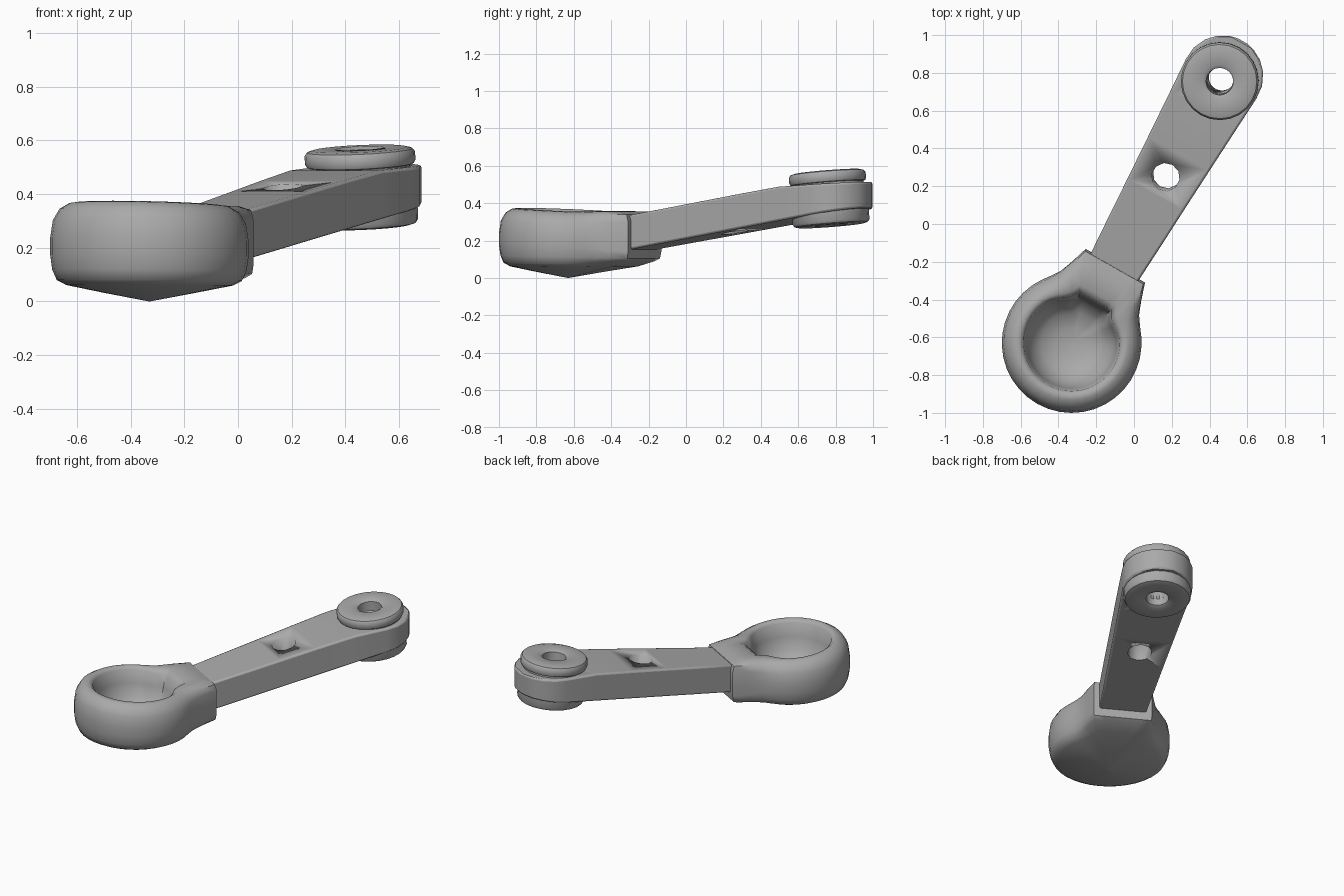
import bpy, bmesh, math
from mathutils import Matrix

if "Cube" in bpy.data.objects:
    bpy.data.objects.remove(bpy.data.objects["Cube"])

# Local frame: y runs along the lever, x across it, origin under the cup
FRAME = Matrix.Translation((-0.33, -0.63, 0)) @ Matrix.Rotation(math.radians(-29.5), 4, 'Z')
grey = bpy.data.materials.new("grey")
grey.diffuse_color = (0.4, 0.4, 0.4, 1)
grey.use_nodes = True
grey.node_tree.nodes["Principled BSDF"].inputs["Base Color"].default_value = grey.diffuse_color


def make(name, verts, faces, matrix=FRAME, angle=40):
    mesh = bpy.data.meshes.new(name)
    mesh.from_pydata(verts, [], faces)
    bm = bmesh.new()
    bm.from_mesh(mesh)
    bmesh.ops.remove_doubles(bm, verts=bm.verts, dist=1e-5)
    bmesh.ops.recalc_face_normals(bm, faces=bm.faces)
    bm.to_mesh(mesh)
    bm.free()
    mesh.materials.append(grey)
    ob = bpy.data.objects.new(name, mesh)
    ob.matrix_world = matrix
    bpy.context.collection.objects.link(ob)
    bpy.ops.object.select_all(action='DESELECT')
    ob.select_set(True)
    bpy.context.view_layer.objects.active = ob
    bpy.ops.object.shade_smooth_by_angle(angle=math.radians(angle))
    return ob


def bridge(rows, n, closed=False):
    """Quads between successive rings of n points."""
    count = rows if closed else rows - 1
    return [(i * n + j, i * n + (j + 1) % n, (i + 1) % rows * n + (j + 1) % n, (i + 1) % rows * n + j)
            for i in range(count) for j in range(n)]


# Cup with a flat-ended neck: (radius, z) on the round side, (fraction, z) on the neck side
R, NECK = 0.37, 0.47
corner, tangent = math.radians(21), math.radians(63.6)
half = [corner * i / 3 for i in range(4)]
half += [corner + (tangent - corner) * i / 5 for i in range(1, 6)]
half += [tangent + (math.pi - tangent) * i / 12 for i in range(1, 13)]
angles = half + [-a for a in reversed(half[1:-1])]


def outline(a):
    a = abs(a)
    if a <= corner + 1e-6:
        return NECK / math.cos(a)
    return R / math.cos(a - tangent) if a < tangent else R


profile = [(0.001, 0.0, 0.002, 0.0), (0.17, 0.032, 0.40, 0.035), (0.31, 0.06, 0.75, 0.065),
           (0.345, 0.078, 0.93, 0.095), (0.362, 0.115, 0.985, 0.11), (0.37, 0.17, 1, 0.15),
           (0.37, 0.23, 1, 0.24), (0.36, 0.295, 1, 0.32), (0.335, 0.337, 0.975, 0.362),
           (0.30, 0.358, 0.85, 0.375), (0.275, 0.362, 0.62, 0.372), (0.255, 0.345, 0.545, 0.345),
           (0.24, 0.26, 0.51, 0.26), (0.215, 0.18, 0.457, 0.18), (0.16, 0.125, 0.34, 0.125),
           (0.08, 0.1, 0.17, 0.1), (0.001, 0.095, 0.002, 0.095)]
verts = []
for r, z, k, zn in profile:
    for a in angles:
        out = outline(a)
        n = min(1, (out - R) / 0.1)
        rad = r + (k * out - r) * n
        s = rad * math.cos(a)
        zz = z + (zn - z) * n
        verts.append((rad * math.sin(a), s, zz - 0.05 * s * zz / 0.38))
m = len(angles)
faces = bridge(len(profile), m)
faces += [tuple(range(m)), tuple(range(len(verts) - m, len(verts)))]
make("cup", verts, faces, angle=50)

# Arm: a rising bar that widens into a rounded eye
EYE, ER = 1.624, 0.215
stations = [(0.42, 0.143), (0.7, 0.16), (0.9, 0.171), (1.15, 0.186), (1.4, 0.201)]
stations += [(EYE + ER * math.sin(t), ER * math.cos(t))
             for t in [math.radians(d) for d in (-5, 15, 35, 53, 70, 82)]]
verts = []
for s, w in stations:
    low = 0.15 + 0.163 * (s - 0.45)
    top = 0.335 + 0.163 * (min(s, 1.38) - 0.45) + 0.06 * max(0, s - 1.38)
    verts += [(-w, s, low), (w, s, low), (w, s, top), (-w, s, top)]
last = len(verts)
arm = make("arm", verts, bridge(len(stations), 4) + [(0, 1, 2, 3), tuple(range(last - 4, last))])
bevel = arm.modifiers.new("soft edges", 'BEVEL')
bevel.width, bevel.segments = 0.02, 2
bevel.limit_method, bevel.angle_limit = 'ANGLE', math.radians(50)

# Holes through the arm
for name, s, r, sides in (("middle_hole", 1.012, 0.075, 10), ("eye_hole", 1.605, 0.07, 12)):
    ring = [(r * math.sin(i * math.tau / sides), r * math.cos(i * math.tau / sides)) for i in range(sides)]
    verts = [(x, y, z) for z in (-0.4, 0.4) for x, y in ring]
    faces = bridge(2, sides) + [tuple(range(sides)), tuple(range(sides, 2 * sides))]
    tilt = Matrix.Translation((0, s, 0.4)) @ Matrix.Rotation(0.09, 4, 'X')
    cutter = make(name + "_cutter", verts, faces, FRAME @ tilt)
    cutter.hide_render = True
    cutter.hide_set(True)
    cut = arm.modifiers.new(name, 'BOOLEAN')
    cut.operation, cut.object, cut.solver = 'DIFFERENCE', cutter, 'EXACT'


# Washers above and below the eye
def washer(name, s, z, section):
    n = 24
    verts = [(r * math.sin(i * math.tau / n), r * math.cos(i * math.tau / n), h)
             for r, h in section for i in range(n)]
    tilt = Matrix.Translation((0, s, z)) @ Matrix.Rotation(0.09, 4, 'X')
    make(name, verts, bridge(len(section), n, closed=True), FRAME @ tilt)


washer("top_washer", 1.596, 0.50,
       [(0.07, -0.02), (0.19, -0.02), (0.19, 0.005), (0.2, 0.008), (0.206, 0.02), (0.206, 0.05),
        (0.197, 0.063), (0.175, 0.069), (0.09, 0.071), (0.072, 0.06)])
washer("bottom_washer", 1.617, 0.28,
       [(0.07, 0.1), (0.206, 0.1), (0.206, 0.02), (0.197, 0.006), (0.175, 0), (0.09, 0), (0.07, 0.01)])
